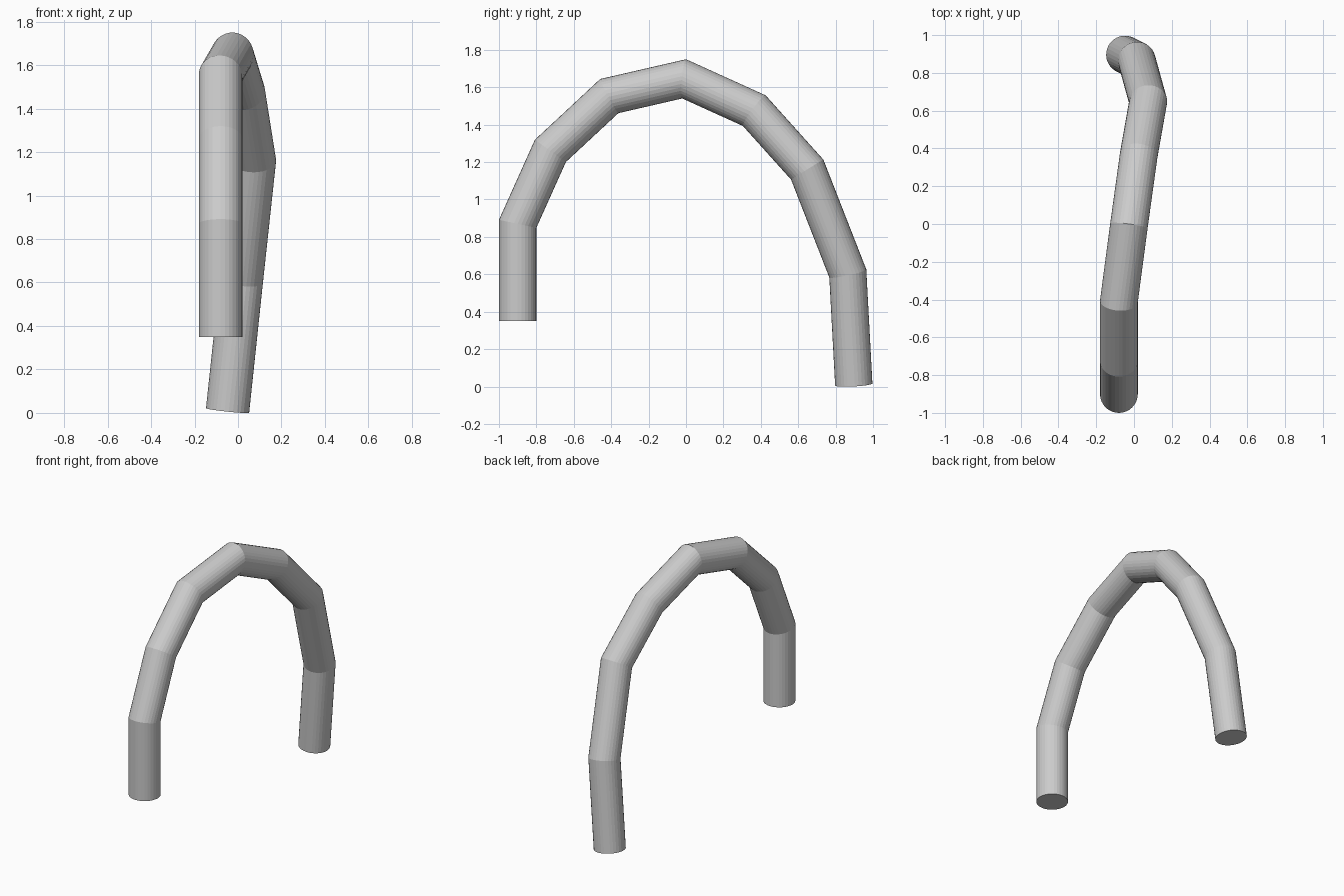
import bpy, bmesh, math
from mathutils import Vector

cube = bpy.data.objects.get("Cube")
if cube:
    bpy.data.objects.remove(cube, do_unlink=True)

RADIUS, SIDES = 0.1, 32

# Centre line of the bent pipe, front foot to back foot
PATH = [Vector(p) for p in (
    (-0.08, -0.9, 0.35), (-0.08, -0.9, 0.87), (-0.08, -0.725, 1.26),
    (-0.08, -0.41, 1.553), (-0.027, -0.01, 1.645), (0.025, 0.365, 1.475),
    (0.075, 0.648, 1.16), (0.015, 0.865, 0.605), (-0.048, 0.897, 0.011))]


def material(name, colour):
    mat = bpy.data.materials.new(name)
    mat.use_nodes = True
    mat.diffuse_color = colour
    mat.node_tree.nodes["Principled BSDF"].inputs["Base Color"].default_value = colour
    return mat


def mitred_pipe(name, path, radius, sides, mat):
    bm = bmesh.new()
    dirs = [(b - a).normalized() for a, b in zip(path, path[1:])]
    # Round section across the first straight run
    side = Vector((1, 0, 0))
    up = dirs[0].cross(side)
    angles = [math.tau * i / sides for i in range(sides)]
    ring = [path[0] + radius * (math.cos(a) * side + math.sin(a) * up) for a in angles]
    rings = [[bm.verts.new(p) for p in ring]]
    # Slide the section along each run until it meets the mitre plane
    for i, d in enumerate(dirs):
        end = path[i + 1]
        normal = (d + dirs[min(i + 1, len(dirs) - 1)]).normalized()
        ring = [p + d * ((end - p).dot(normal) / d.dot(normal)) for p in ring]
        rings.append([bm.verts.new(p) for p in ring])
    for a, b in zip(rings, rings[1:]):
        for k in range(sides):
            n = (k + 1) % sides
            bm.faces.new((a[k], a[n], b[n], b[k]))
    # Flat end caps
    bm.faces.new(rings[0])
    bm.faces.new(rings[-1])
    bmesh.ops.recalc_face_normals(bm, faces=bm.faces[:])
    mesh = bpy.data.meshes.new(name)
    bm.to_mesh(mesh)
    bm.free()
    mesh.materials.append(mat)
    obj = bpy.data.objects.new(name, mesh)
    bpy.context.collection.objects.link(obj)
    return obj


grey = material("plain grey", (0.6, 0.6, 0.6, 1))
mitred_pipe("bent_pipe", PATH, RADIUS, SIDES, grey)
